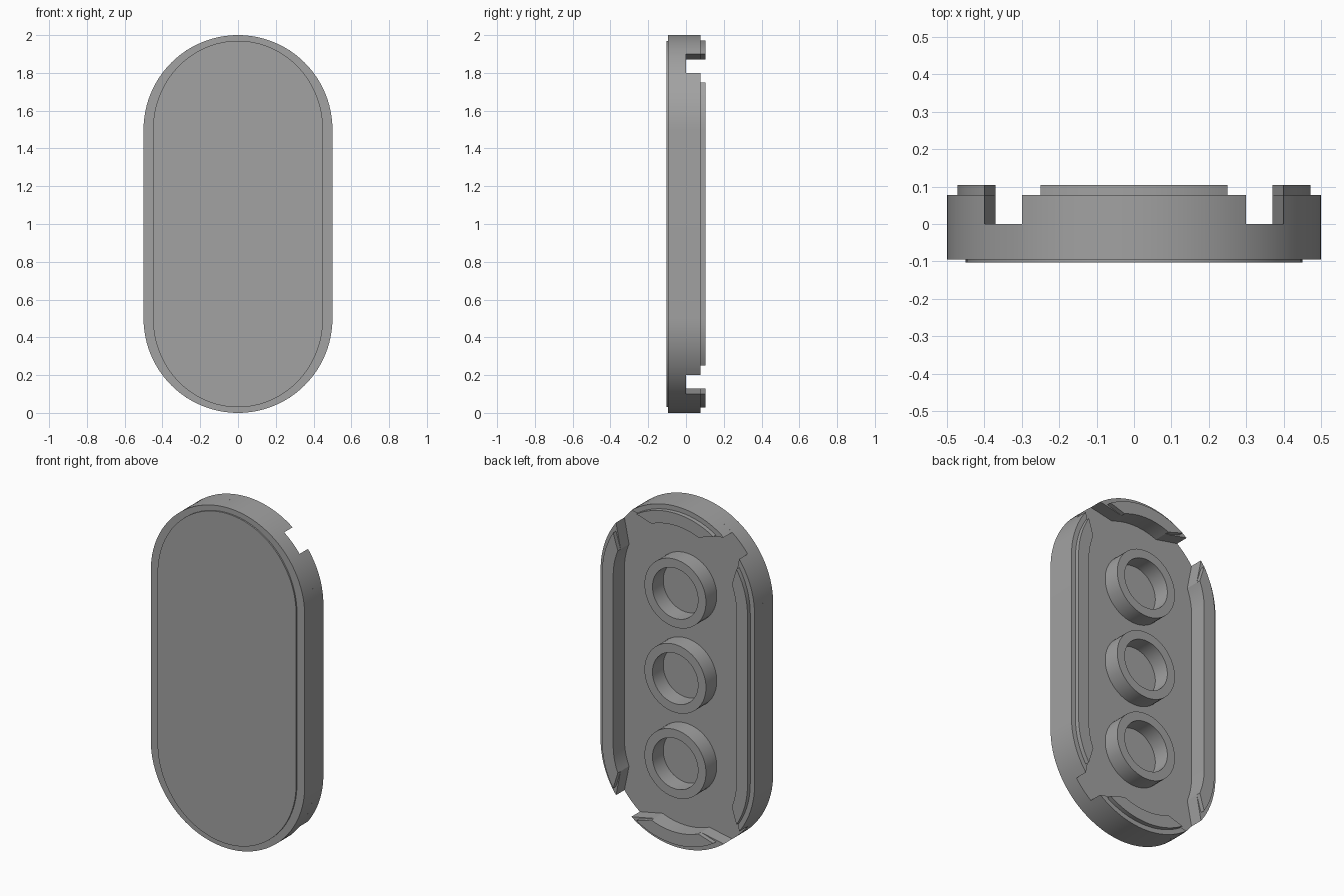
import bpy, bmesh
from math import sin, cos, radians

cube = bpy.data.objects.get("Cube")
if cube:
    bpy.data.objects.remove(cube, do_unlink=True)

GREY = (0.36, 0.36, 0.36, 1)
grey = bpy.data.materials.new("plain grey")
grey.use_nodes = True
grey.diffuse_color = GREY
grey.node_tree.nodes["Principled BSDF"].inputs["Base Color"].default_value = GREY


def path(rx, rz, start, end, steps, half=0.5):
    """Points (x, z) along a capsule outline; half is half its straight length."""
    pts = []
    for i in range(steps + 1):
        a = radians(start + (end - start) * i / steps)
        x, s = rx * cos(a), sin(a)
        if abs(s) < 1e-6:
            side = 1 if x > 0 else -1
            pts += [(x, 1 - side * half), (x, 1 + side * half)]
        else:
            pts.append((x, 1 + rz * s + (half if s > 0 else -half)))
    return pts


def finish(name, bm):
    bmesh.ops.recalc_face_normals(bm, faces=bm.faces)
    mesh = bpy.data.meshes.new(name)
    bm.to_mesh(mesh)
    bm.free()
    mesh.materials.append(grey)
    obj = bpy.data.objects.new(name, mesh)
    bpy.context.collection.objects.link(obj)
    bpy.ops.object.select_all(action='DESELECT')
    obj.select_set(True)
    bpy.context.view_layer.objects.active = obj
    bpy.ops.object.shade_smooth_by_angle(angle=radians(25))
    return obj


def slab(name, pts, y0, y1):
    """Solid plate with the given outline."""
    bm = bmesh.new()
    face = bm.faces.new([bm.verts.new((x, y0, z)) for x, z in pts])
    new = bmesh.ops.extrude_face_region(bm, geom=[face])["geom"]
    top = [v for v in new if isinstance(v, bmesh.types.BMVert)]
    bmesh.ops.translate(bm, verts=top, vec=(0, y1 - y0, 0))
    return finish(name, bm)


def band(name, outer, inner, y0, y1, closed=False):
    """Wall between two matching outlines."""
    bm = bmesh.new()
    rows = [[bm.verts.new((x, y, z)) for x, z in pts]
            for pts, y in ((outer, y0), (outer, y1), (inner, y1), (inner, y0))]
    n = len(outer)
    for i in range(n if closed else n - 1):
        j = (i + 1) % n
        for k in range(4):
            a, b = rows[k], rows[(k + 1) % 4]
            bm.faces.new((a[i], a[j], b[j], b[i]))
    if not closed:
        for i in (0, n - 1):
            bm.faces.new([row[i] for row in rows])
    return finish(name, bm)


# Front plate with a slightly raised face
full = path(0.5, 0.5, -90, 270, 96)[:-1]
slab("body_plate", full, -0.095, 0)
slab("front_face", path(0.45, 0.47, -90, 270, 96)[:-1], -0.1035, -0.095)

# Four rear walls with tapered ends, each carrying a narrower lip
OUTER_END, LIP_END, INNER_END = 36.87, 32, 22.3
for name, mid in (("left", 0), ("top", 90), ("right", 180), ("bottom", 270)):
    def arc(r, spread):
        return path(r, r, mid - spread, mid + spread, 20)
    inner = arc(0.4, INNER_END)
    band(name + "_wall", arc(0.5, OUTER_END), inner, 0, 0.078)
    band(name + "_lip", arc(0.472, LIP_END), inner, 0.078, 0.104)

# Three round sockets down the middle
for name, dz in (("lower", -0.5), ("middle", 0), ("upper", 0.5)):
    def circle(r):
        pts = path(r, r, 3.75, 363.75, 48, half=0)[:-1]
        return [(x, z + dz) for x, z in pts]
    band(name + "_socket", circle(0.2), circle(0.148), 0, 0.1, closed=True)
